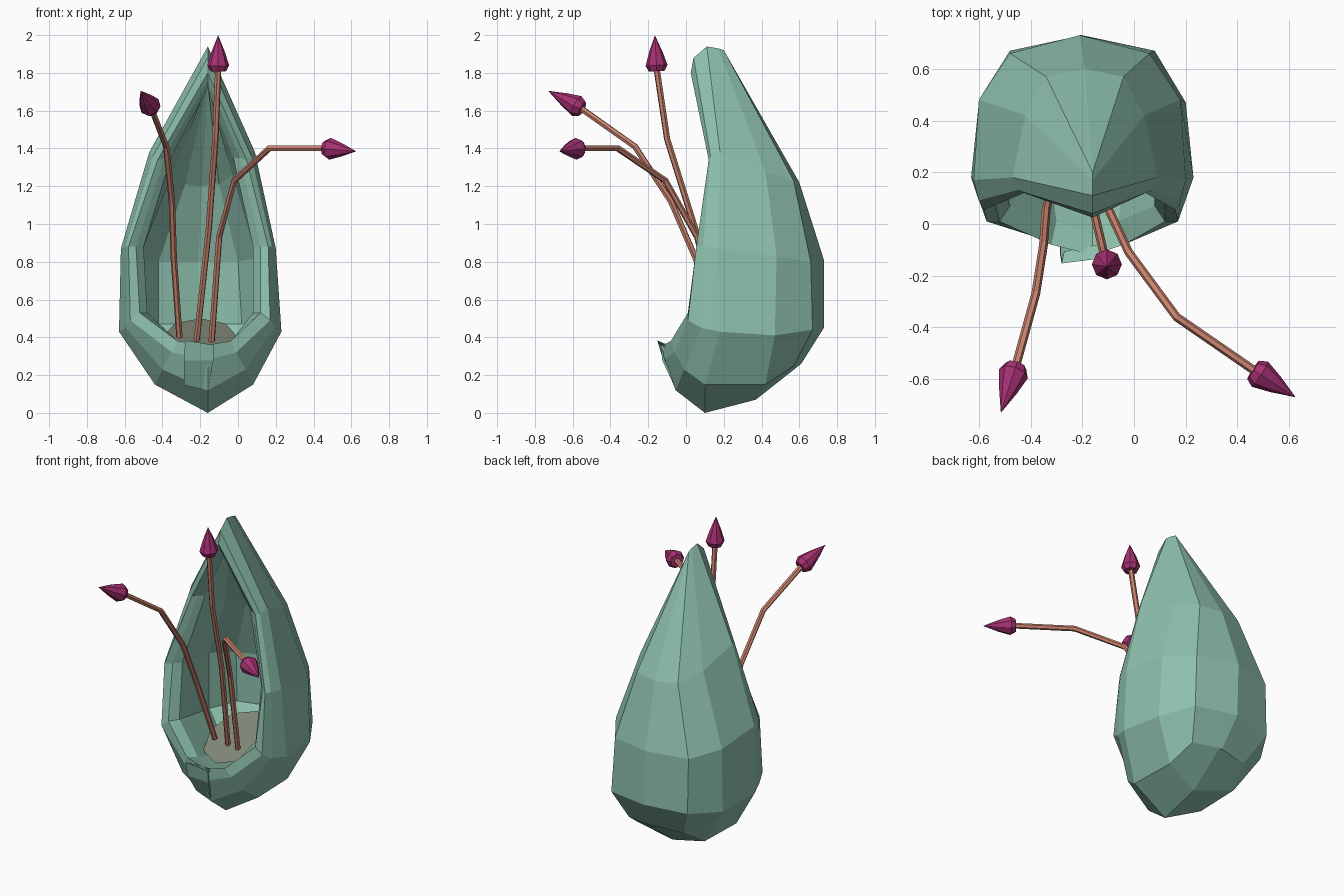
import bpy, bmesh, math
from mathutils import Vector

if "Cube" in bpy.data.objects:
    bpy.data.objects.remove(bpy.data.objects["Cube"])


def material(name, rgb):
    m = bpy.data.materials.new(name)
    m.diffuse_color = (*rgb, 1)
    m.use_nodes = True
    m.node_tree.nodes["Principled BSDF"].inputs["Base Color"].default_value = m.diffuse_color
    return m


GREEN = material("pod_green", (0.27, 0.53, 0.42))
FLOOR = material("floor_brown", (0.22, 0.25, 0.19))
STEM = material("stem_salmon", (0.60, 0.23, 0.16))
TIP = material("tip_magenta", (0.38, 0.03, 0.17))


def loft(name, rings, mat, closed=True, caps=False):
    """Skin a list of equal-length point rings."""
    bm = bmesh.new()
    vs = [[bm.verts.new(p) for p in r] for r in rings]
    n = len(rings[0])
    for a, b in zip(vs, vs[1:]):
        for i in range(n if closed else n - 1):
            j = (i + 1) % n
            bm.faces.new((a[i], a[j], b[j], b[i]))
    if caps:
        bm.faces.new(vs[0])
        bm.faces.new(vs[-1])
    bmesh.ops.remove_doubles(bm, verts=bm.verts, dist=0.0005)
    bmesh.ops.recalc_face_normals(bm, faces=bm.faces)
    me = bpy.data.meshes.new(name)
    bm.to_mesh(me)
    bm.free()
    me.materials.append(mat)
    ob = bpy.data.objects.new(name, me)
    bpy.context.collection.objects.link(ob)
    return ob


def tube(name, pts, radii, sides, mat):
    """Straight-segmented tube with a radius at each point."""
    pts = [Vector(p) for p in pts]
    rings = []
    for i, (p, r) in enumerate(zip(pts, radii)):
        d = pts[min(i + 1, len(pts) - 1)] - pts[max(i - 1, 0)]
        q = d.to_track_quat('Z', 'Y')
        rings.append([p + q @ Vector((r * math.cos(t), r * math.sin(t), 0))
                      for t in (2 * math.pi * k / sides for k in range(sides))])
    return loft(name, rings, mat, caps=True)


# Pod: mirrored loops run from the back ridge around to the rim, then inside.
# Each loop: bottom (y, z), four side points (half width, y, z), top (y, z)
CX = (-0.18, -0.20, -0.21, -0.19)


def pod_loop(bottom, sides, top):
    left = [(c - w, y, z) for c, (w, y, z) in zip(CX, sides)]
    right = [(c + w, y, z) for c, (w, y, z) in zip(CX, sides)]
    return [(-0.16, *bottom)] + left + [(-0.16, *top)] + right[::-1]


outer = [
    ((.61, .26), [(0, .61, .26), (0, .73, .45), (0, .73, .81), (0, .60, 1.22)], (.20, 1.92)),
    ((.61, .26), [(.20, .57, .25), (.28, .67, .44), (.27, .66, .80), (.15, .57, 1.23)], (.20, 1.92)),
    ((.37, .07), [(.25, .42, .15), (.40, .47, .41), (.39, .48, .83), (.23, .42, 1.28)], (.17, 1.93)),
    ((.10, .00), [(.26, .10, .15), (.43, .18, .43), (.41, .17, .87), (.28, .18, 1.38)], (.11, 1.94)),
    ((-.055, .12), [(.22, -.01, .23), (.395, .08, .45), (.39, .09, .88), (.26, .13, 1.36)], (.04, 1.88)),
    ((-.12, .28), [(.17, -.06, .32), (.37, .01, .49), (.37, .055, .88), (.235, .12, 1.34)], (.025, 1.80)),
]
inner = [
    ((-.12, .36), [(.14, -.08, .38), (.32, .01, .53), (.33, .085, .88), (.20, .14, 1.35)], (.04, 1.76)),
    ((-.04, .31), [(.12, .01, .35), (.28, .07, .53), (.29, .13, .88), (.165, .16, 1.35)], (.10, 1.72)),
    ((.37, .16), [(.17, .40, .22), (.32, .44, .45), (.31, .44, .82), (.16, .37, 1.26)], (.14, 1.74)),
    ((.54, .33), [(.14, .51, .33), (.22, .59, .47), (.21, .58, .80), (.09, .49, 1.21)], (.16, 1.74)),
    ((.54, .33), [(0, .54, .33), (0, .65, .47), (0, .65, .80), (0, .52, 1.20)], (.16, 1.74)),
]
loft("pod_shell", [pod_loop(*l) for l in outer + inner], GREEN)

# Overlapping lip at the front of the rim
flap = loft("front_lip", [
    [(-.285, -.025, .15), (-.16, -.045, .12)],
    [(-.285, -.115, .28), (-.13, -.12, .28)],
    [(-.28, -.148, .38), (-.13, -.13, .355)],
    [(-.27, -.11, .34), (-.13, -.08, .345)],
], GREEN, closed=False)
sol = flap.modifiers.new("thickness", 'SOLIDIFY')
sol.thickness = 0.012
sol.offset = 0

# Sloping floor inside the pod
ring = [(-.2 + .19 * math.cos(t), .27 + .22 * math.sin(t), .41 + .09 * math.sin(t))
        for t in (2 * math.pi * k / 8 for k in range(8))]
loft("inner_floor", [ring, [(-.2, .27, .41)] * 8], FLOOR)

# Stems with pointed tips: path points, then the tip's end point
stems = {
    "left": ([(-.31, .20, .40), (-.34, .05, .82), (-.35, -.08, 1.12),
              (-.38, -.27, 1.41), (-.46, -.56, 1.615)], (-.515, -.73, 1.705)),
    "middle": ([(-.22, .21, .37), (-.155, .05, .97), (-.12, -.10, 1.45),
                (-.105, -.155, 1.82)], (-.105, -.165, 2.0)),
    "right": ([(-.14, .20, .37), (-.10, .06, .93), (-.02, -.11, 1.23),
               (.165, -.36, 1.40), (.47, -.57, 1.40)], (.625, -.67, 1.385)),
}
for side, (path, end) in stems.items():
    tube(side + "_stem", path, [.017] * len(path), 6, STEM)
    a, b = Vector(path[-1]), Vector(end)
    tube(side + "_tip", [a.lerp(b, f) for f in (-.06, .11, .5, 1)],
         (.042, .058, .036, .0001), 8, TIP)
